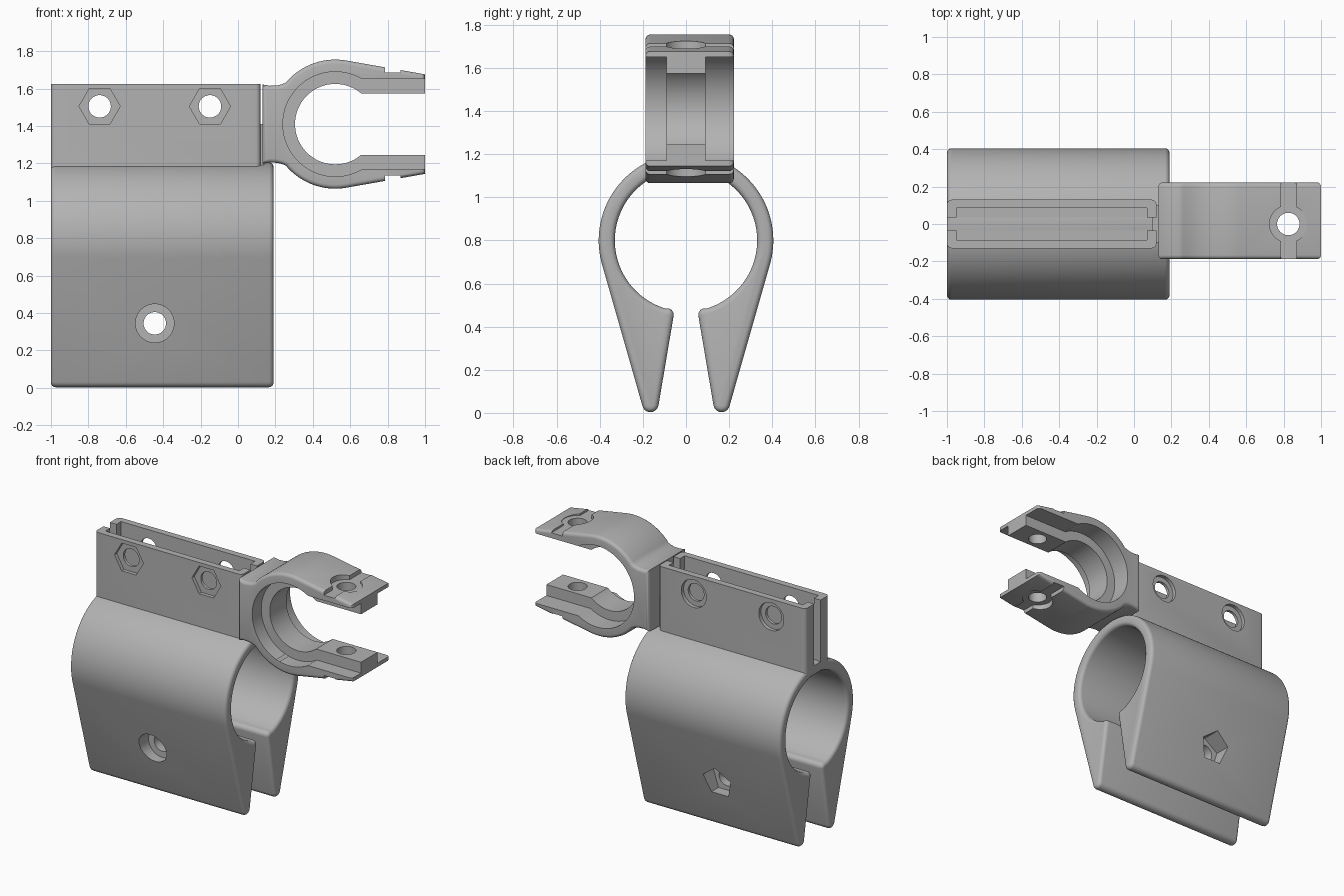
import bpy, bmesh
from math import cos, sin, radians, pi
from mathutils import Matrix, Vector

if "Cube" in bpy.data.objects:
    bpy.data.objects.remove(bpy.data.objects["Cube"])

grey = bpy.data.materials.new("plain grey")
grey.use_nodes = True
COLOR = (0.45, 0.45, 0.45, 1)
grey.diffuse_color = COLOR
grey.node_tree.nodes["Principled BSDF"].inputs["Base Color"].default_value = COLOR


def finish(name, bm):
    bmesh.ops.recalc_face_normals(bm, faces=bm.faces)
    mesh = bpy.data.meshes.new(name)
    bm.to_mesh(mesh)
    bm.free()
    mesh.materials.append(grey)
    obj = bpy.data.objects.new(name, mesh)
    bpy.context.collection.objects.link(obj)
    return obj


def arc(cx, cy, r, start, end, steps):
    angles = [radians(start + (end - start) * i / steps) for i in range(steps + 1)]
    return [(cx + r * cos(a), cy + r * sin(a)) for a in angles]


def prism(name, points, place, low, high, round_rim=0):
    """Extrude a closed outline; place(u, v, w) maps it into space."""
    bm = bmesh.new()
    rings = [[bm.verts.new(place(u, v, w)) for u, v in points] for w in (low, high)]
    caps = [bm.faces.new(ring) for ring in rings]
    n = len(points)
    for i in range(n):
        j = (i + 1) % n
        bm.faces.new((rings[0][i], rings[0][j], rings[1][j], rings[1][i]))
    bmesh.ops.recalc_face_normals(bm, faces=bm.faces)
    if round_rim:
        rim = [e for cap in caps for e in cap.edges]
        bmesh.ops.bevel(bm, geom=rim, offset=round_rim, segments=4,
                        profile=0.5, affect='EDGES', clamp_overlap=False)
    return finish(name, bm)


def box(name, x, y, z, round_corners=0):
    bm = bmesh.new()
    size = Vector((x[1] - x[0], y[1] - y[0], z[1] - z[0]))
    centre = Vector((x[0] + x[1], y[0] + y[1], z[0] + z[1])) / 2
    bmesh.ops.create_cube(bm, size=1, matrix=Matrix.Translation(centre) @ Matrix.Diagonal(size.to_4d()))
    if round_corners:
        upright = [e for e in bm.edges if abs((e.verts[0].co - e.verts[1].co).z) > 0.1]
        bmesh.ops.bevel(bm, geom=upright, offset=round_corners, segments=4,
                        profile=0.5, affect='EDGES')
    return finish(name, bm)


def along_x(u, v, w):
    return (w, u, v)


def along_y(u, v, w):
    return (u, w, v)


def along_z(u, v, w):
    return (u, v, w)


def drill(place, u, v, r, low, high, sides=48, turn=0):
    outline = arc(u, v, r, turn, turn + 360, sides)[:-1]
    return prism("cutter", outline, place, low, high)


def combine(target, others, operation='DIFFERENCE'):
    bpy.context.view_layer.objects.active = target
    for other in others:
        mod = target.modifiers.new("combine", 'BOOLEAN')
        mod.operation, mod.object, mod.solver = operation, other, 'EXACT'
        bpy.ops.object.modifier_apply(modifier=mod.name)
        bpy.data.objects.remove(other)


def smooth(obj):
    bpy.ops.object.select_all(action='DESELECT')
    obj.select_set(True)
    bpy.context.view_layer.objects.active = obj
    bpy.ops.object.shade_smooth_by_angle(angle=radians(30))


# Tube clamp: open round sleeve with two tapering legs
TUBE_Z = 0.8
half = (arc(0, TUBE_Z, 0.405, 90, -15, 32)          # outer wall
        + arc(0.165, 0.041, 0.038, -15, -170, 10)   # leg tip
        + arc(0.087, 0.455, 0.03, 190, 102, 6)      # jaw corner
        + arc(0, TUBE_Z, 0.33, -73, 90, 44))        # bore
outline = half + [(-y, z) for y, z in reversed(half[1:-1])]
clamp = prism("tube_clamp", outline, along_x, -1, 0.19, 0.025)

# Upright bracket on top, hollowed by a cavity and a narrow end-to-end slot
bracket = box("bracket", (-1, 0.12), (-0.13, 0.13), (1.14, 1.625), 0.025)
combine(bracket, [box("cutter", (-0.95, 0.07), (-0.085, 0.085), (1.21, 1.8)),
                  box("cutter", (-1.1, 0.2), (-0.035, 0.035), (1.2, 1.8))])
combine(clamp, [bracket], 'UNION')

# Bracket bolt holes: hex pockets in front, round seats behind
for x in (-0.74, -0.15):
    combine(clamp, [drill(along_y, x, 1.505, 0.06, -0.5, 0.5),
                    drill(along_y, x, 1.505, 0.11, -0.5, -0.105, 6),
                    drill(along_y, x, 1.505, 0.095, 0.105, 0.5)])

# Leg bolt hole: round seat in front, five-sided nut pocket behind
combine(clamp, [drill(along_y, -0.445, 0.345, 0.06, -0.6, 0.6),
                drill(along_y, -0.445, 0.345, 0.103, -0.6, -0.19),
                drill(along_y, -0.445, 0.345, 0.11, 0.19, 0.6, 5, 90)])
smooth(clamp)

# Side ring: outline with a flat root and two arms
RX, RZ = 0.52, 1.41
upper = ([(0.13, 1.622), (0.17, 1.615), (0.21, 1.617), (0.235, 1.623)]
         + arc(RX, RZ, 0.345, 140, 80, 24) + [(1.0, 1.676)])
outline = upper + [(x, 2 * RZ - z) for x, z in reversed(upper)]
ring = prism("side_ring", outline, along_y, -0.188, 0.222, 0.022)

# Bore with a central rib, and the gap between the arms
combine(ring, [drill(along_y, RX, RZ, 0.215, -0.5, 0.5, 72),
               box("cutter", (RX, 1.2), (-0.5, 0.5), (RZ - 0.165, RZ + 0.165))])
for low, high in ((-0.5, -0.09), (0.09, 0.5)):
    combine(ring, [drill(along_y, RX, RZ, 0.28, low, high, 72),
                   box("cutter", (RX + 0.1, 1.2), (low, high), (RZ - 0.24, RZ + 0.24))])

# Arm bolt holes, round seats and shallow steps on both outer sides
combine(ring, [drill(along_z, 0.825, 0, 0.06, 1, 1.9)])
for side in (1, -1):
    near, far = sorted((RZ + side * 0.276, RZ + side * 0.5))
    combine(ring, [box("cutter", (0.785, 0.87), (-0.5, 0.5), (near, far)),
                   drill(along_z, 0.825, 0, 0.1, near, far)])
smooth(ring)

# Thin web joining ring and bracket
box("ring_web", (0.1, 0.14), (-0.1, 0.1), (1.19, 1.41))
